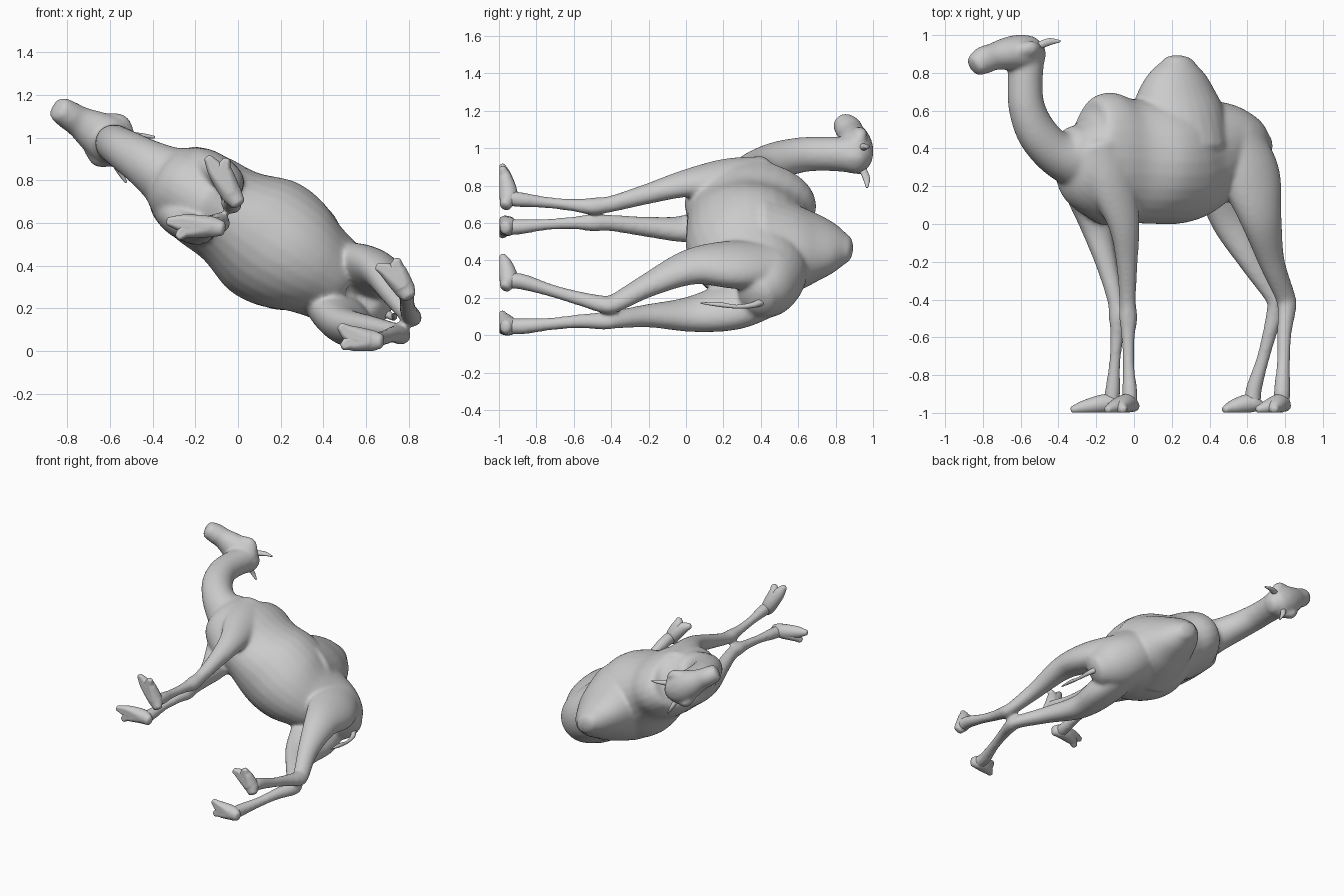
import bpy, bmesh, math
from mathutils import Vector, Matrix

if "Cube" in bpy.data.objects:
    bpy.data.objects.remove(bpy.data.objects["Cube"])

# Local frame: X = toward the rear, Y = up the animal, Z = sideways. The animal is turned about Y.
PLACE = Matrix.Translation((0, 0, 0.61)) @ Matrix.Rotation(math.radians(32), 4, 'Y')
SIDES = 28


def spline(pts, steps=6):
    p = [Vector(q) for q in pts]
    p = [2 * p[0] - p[1]] + p + [2 * p[-1] - p[-2]]
    out = []
    for i in range(1, len(p) - 2):
        a, b, c, d = p[i - 1:i + 3]
        for k in range(steps):
            t = k / steps
            out.append(0.5 * (2 * b + (c - a) * t + (2 * a - 5 * b + 4 * c - d) * t * t
                              + (3 * b - a - 3 * c + d) * t ** 3))
    return out + [p[-2]]


def tube(bm, pts, cap=0.5):
    """Loft through (x, y, z, radius in side view, sideways radius) with rounded ends."""
    path = spline(pts)
    pos = [Vector(q[:3]) for q in path]
    n = len(path)
    rings = []
    for i, q in enumerate(path):
        t = (pos[min(i + 1, n - 1)] - pos[max(i - 1, 0)]).normalized()
        rings.append((pos[i], t, max(q[3], .004), max(q[4], .004)))

    def rounded(ring, sign):
        c, t, a, b = ring
        return [(c + t * sign * cap * min(a, b) * math.sin(f), t, a * math.cos(f), b * math.cos(f))
                for f in (0.5, 1.0, 1.4)]
    rings = rounded(rings[0], -1)[::-1] + rings + rounded(rings[-1], 1)
    loops = []
    for c, t, a, b in rings:
        side = Vector((0, 0, 1))
        side = (side - t * side.dot(t)).normalized()
        up = t.cross(side)
        loops.append([bm.verts.new(c + up * a * math.cos(f) + side * b * math.sin(f))
                      for f in (2 * math.pi * k / SIDES for k in range(SIDES))])
    for r, s in zip(loops, loops[1:]):
        for k in range(SIDES):
            j = (k + 1) % SIDES
            bm.faces.new((r[k], r[j], s[j], s[k]))
    bm.faces.new(loops[0][::-1])
    bm.faces.new(loops[-1])


def both(pts, sign):
    return [(x, y, z * sign, a, b) for x, y, z, a, b in pts]


def finish(name, bm, floor=False):
    if floor:
        for v in bm.verts:
            v.co.y = max(v.co.y, -0.998)
    bmesh.ops.recalc_face_normals(bm, faces=bm.faces)
    bm.transform(PLACE)
    me = bpy.data.meshes.new(name)
    bm.to_mesh(me)
    bm.free()
    for f in me.polygons:
        f.use_smooth = True
    ob = bpy.data.objects.new(name, me)
    bpy.context.collection.objects.link(ob)
    return ob


body = bmesh.new()

# Torso
tube(body, [(-.40, .38, 0, .15, .15), (-.30, .35, 0, .28, .205), (-.18, .345, 0, .352, .228),
            (-.04, .335, 0, .33, .24), (.13, .33, 0, .33, .297), (.28, .335, 0, .33, .288),
            (.42, .37, 0, .30, .232), (.55, .42, 0, .235, .20), (.67, .42, 0, .175, .18),
            (.77, .385, 0, .11, .12)])

# Rear hump
tube(body, [(.265, .42, 0, .28, .285), (.27, .58, 0, .265, .225), (.27, .69, 0, .225, .17),
            (.275, .79, 0, .165, .118), (.28, .86, 0, .09, .07)], cap=.48)

# Neck
tube(body, [(-.20, .34, 0, .24, .19), (-.36, .345, 0, .165, .155), (-.50, .385, 0, .118, .118),
            (-.61, .49, 0, .109, .10), (-.67, .62, 0, .098, .092), (-.68, .75, 0, .094, .09),
            (-.67, .88, 0, .095, .095)])

# Head, muzzle and brows
tube(body, [(-.59, .90, 0, .06, .06), (-.64, .90, 0, .093, .10), (-.72, .905, 0, .097, .112),
            (-.80, .90, 0, .086, .098), (-.88, .885, 0, .072, .074), (-.94, .866, 0, .074, .068),
            (-.99, .838, 0, .06, .06)], cap=.35)
for s in (1, -1):
    tube(body, both([(-.66, .925, .09, .03, .025), (-.71, .93, .108, .04, .03),
                     (-.77, .92, .088, .03, .025)], s))

# Legs with shoulders and thighs, mirrored
FRONT_LEG = [(-.27, .42, .11, .14, .10), (-.22, .22, .132, .135, .092), (-.152, 0, .143, .09, .066),
             (-.11, -.2, .105, .060, .053), (-.078, -.4, .06, .045, .044),
             (-.068, -.5, .052, .05, .045), (-.072, -.6, .056, .036, .034),
             (-.078, -.75, .07, .031, .031), (-.08, -.88, .085, .041, .041),
             (-.085, -.95, .092, .042, .042)]
HIND_LEG = [(.57, .46, .08, .16, .11), (.645, .25, .128, .175, .108), (.70, .03, .15, .12, .085),
            (.80, -.2, .097, .073, .059), (.91, -.38, .052, .057, .045), (.922, -.44, .052, .053, .045),
            (.895, -.57, .072, .04, .037), (.868, -.72, .105, .035, .034),
            (.837, -.87, .14, .043, .043), (.83, -.95, .145, .044, .044)]
for s in (1, -1):
    tube(body, both(FRONT_LEG, s))
    tube(body, both(HIND_LEG, s))

ob = finish("body_and_legs", body)
m = ob.modifiers.new("merge", 'REMESH')
m.mode = 'VOXEL'
m.voxel_size = 0.011
m.use_smooth_shade = True
m = ob.modifiers.new("soften", 'SMOOTH')
m.factor = 0.5
m.iterations = 14

# Two-toed feet, splayed outward
FEET = {"front": ((-.045, .07), (-.165, .125), ((-.275, .175), (-.197, .212))),
        "hind": ((.865, .125), (.77, .175), ((.67, .165), (.73, .238)))}
for name, (heel, mid, tips) in FEET.items():
    for label, s in (("left", 1), ("right", -1)):
        bm = bmesh.new()
        for tip in tips:
            mx, mz = (mid[0] * .6 + tip[0] * .4, mid[1] * .6 + tip[1] * .4)
            tube(bm, both([(heel[0], -.965, heel[1], .03, .035),
                           ((heel[0] + mid[0]) / 2, -.95, (heel[1] + mid[1]) / 2, .05, .05),
                           (mx, -.968, mz, .038, .042), (tip[0], -.983, tip[1], .018, .02)], s))
        finish(f"{name}_foot_{label}", bm, floor=True)

# Ears
for label, s in (("left", 1), ("right", -1)):
    bm = bmesh.new()
    tube(bm, both([(-.635, .945, .07, .02, .02), (-.59, .965, .10, .019, .013),
                   (-.54, .968, .125, .006, .006)], s))
    finish(f"ear_{label}", bm)

# Tail with tuft
bm = bmesh.new()
tube(bm, [(.79, .43, 0, .025, .025), (.845, .36, 0, .016, .016), (.862, .27, 0, .01, .01),
          (.857, .18, .01, .014, .012), (.85, .08, .015, .004, .004)])
finish("tail", bm)
